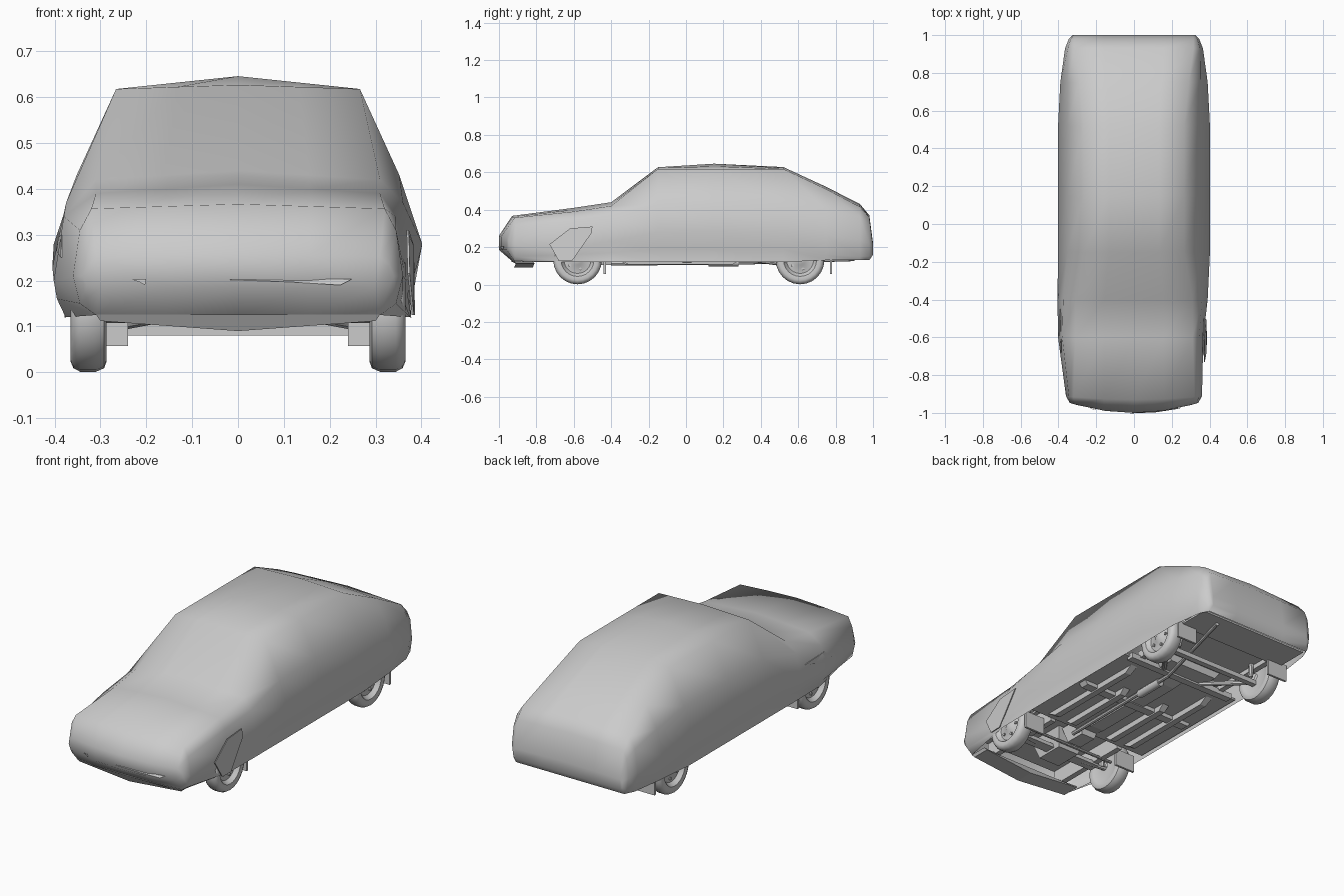
import bpy, bmesh, math
from mathutils import Vector

cube = bpy.data.objects.get("Cube")
if cube:
    bpy.data.objects.remove(cube, do_unlink=True)

grey = bpy.data.materials.new("plain grey")
grey.use_nodes = True
grey.diffuse_color = (0.6, 0.6, 0.6, 1)
grey.node_tree.nodes["Principled BSDF"].inputs["Base Color"].default_value = (0.6, 0.6, 0.6, 1)


def finish(name, bm, smooth=None):
    """Turn a bmesh into a grey object; smooth is the sharp edge angle in degrees."""
    bmesh.ops.recalc_face_normals(bm, faces=bm.faces)
    mesh = bpy.data.meshes.new(name)
    bm.to_mesh(mesh)
    bm.free()
    mesh.materials.append(grey)
    obj = bpy.data.objects.new(name, mesh)
    bpy.context.collection.objects.link(obj)
    if smooth:
        bpy.ops.object.select_all(action="DESELECT")
        obj.select_set(True)
        bpy.context.view_layer.objects.active = obj
        bpy.ops.object.shade_smooth_by_angle(angle=math.radians(smooth))
    return obj


def box(name, low, high, taper=1.0):
    """Box between two corners; taper narrows the underside."""
    bm = bmesh.new()
    bmesh.ops.create_cube(bm, size=1)
    low, high = Vector(low), Vector(high)
    mid, size = (low + high) / 2, high - low
    for v in bm.verts:
        k = taper if v.co.z < 0 else 1
        v.co = mid + Vector((v.co.x * size.x * k, v.co.y * size.y * k, v.co.z * size.z))
    return finish(name, bm)


def rod(name, a, b, radius, sides=8):
    bm = bmesh.new()
    a, b = Vector(a), Vector(b)
    bmesh.ops.create_cone(bm, cap_ends=True, segments=sides, radius1=radius,
                          radius2=radius, depth=(b - a).length)
    turn = (b - a).to_track_quat("Z", "Y")
    for v in bm.verts:
        v.co = turn @ v.co + (a + b) / 2
    return finish(name, bm, 40)


def plate(name, points, push):
    """Thin plate from an outline, thickened along push."""
    bm = bmesh.new()
    face = bm.faces.new([bm.verts.new(p) for p in points])
    out = bmesh.ops.extrude_face_region(bm, geom=[face])
    for v in out["geom"]:
        if isinstance(v, bmesh.types.BMVert):
            v.co += Vector(push)
    return finish(name, bm)


# Body shell half profiles: floor edge, sill, waist, shoulder and roof edge
# as (half width, height); the cabin profile is shared by three sections
cabin = [(.378, .12), (.373, .19), (.402, .28), (.352, .43), (.266, .618)]
nose = [(.30, .185), (.33, .19), (.34, .21), (.33, .235), (.31, .252)]
chin = [(.31, .125), (.345, .15), (.36, .21), (.345, .31), (.32, .357)]
wing = [(.376, .12), (.395, .16), (.402, .2), (.38, .34), (.31, .39)]
scuttle = [(.378, .12), (.385, .17), (.405, .23), (.375, .37), (.31, .42)]
haunch = [(.37, .13), (.38, .16), (.39, .26), (.352, .4), (.29, .51)]
tail = [(.345, .13), (.355, .15), (.365, .24), (.35, .36), (.315, .415)]
rear_lip = [(.32, .13), (.335, .15), (.345, .22), (.335, .32), (.315, .36)]
rear_face = [(.31, .16), (.32, .17), (.325, .185), (.32, .2), (.31, .212)]
# y, roof centre height and profile of each section
sections = [(-1, .26, nose), (-.93, .367, chin), (-.6, .41, wing), (-.4, .44, scuttle),
            (-.15, .627, cabin), (.15, .646, cabin), (.52, .628, cabin),
            (.75, .522, haunch), (.93, .43, tail), (.98, .37, rear_lip), (1, .22, rear_face)]

bm = bmesh.new()
rings = []
for y, top, half in sections:
    floor, roof = half[0], half[-1]
    middle = (top + roof[1]) / 2
    bow = max(0, -y - .9) / 2                      # the nose is curved in plan
    dent = max(0, -y - .25) / 10 if y > -.9 else 0   # the left wing is pushed in
    left = [floor] + [(x - dent, z) for x, z in half[1:4]] + [roof]
    ring = [(-x, z) for x, z in half]
    ring += [(-roof[0] / 2, middle), (0, top), (roof[0] / 2, middle)]
    ring += left[::-1]
    ring += [(floor[0] * k, floor[1]) for k in (.5, 0, -.5)]
    rings.append([bm.verts.new((x, y + bow * (x / .33) ** 2, z)) for x, z in ring])
n = len(rings[0])
last = len(rings) - 2
for i in range(len(rings) - 1):
    for j in range(n):
        under = j >= n - 4
        if under and i not in (0, last):
            continue          # the underside stays open between the two ends
        k = (j + 1) % n
        bm.faces.new((rings[i][j], rings[i][k], rings[i + 1][k], rings[i + 1][j]))
# end caps: a fan at each side and a strip of quads between
for ring in (rings[0], rings[-1]):
    bm.faces.new(ring[:5])
    bm.faces.new(ring[8:13])
    for j in range(4, 8):
        bm.faces.new((ring[j], ring[j + 1], ring[n - j + 3], ring[(n - j + 4) % n]))
bmesh.ops.delete(bm, geom=[v for v in bm.verts if not v.link_faces], context="VERTS")
finish("body_shell", bm, 75)


# Thin slits lying on the curved nose
def on_nose(x, z):
    return (x, -1.001 + .05 * (x / .33) ** 2, z)


for name, a, b in (("nose_slit_small", -.23, -.2), ("nose_slit_large", -.02, .25)):
    plate(name, [on_nose(a, .202), on_nose(b, .204), on_nose(b * .9 + a * .1, .19),
                 on_nose((a + b) / 2, .197)], (0, -.002, 0))

# Wheels: lathe a tyre and dished rim profile about the axle
profile = [(.292, .02), (.296, .075), (.29, .09), (.287, .108), (.292, .122), (.31, .13),
           (.344, .13), (.359, .122), (.365, .108), (.361, .088), (.352, .082), (.339, .072),
           (.344, .03), (.35, .022), (.35, 0)]


def wheel(name, side, y):
    bm = bmesh.new()
    pts = [bm.verts.new((side * x, 0, r)) for x, r in profile]
    edges = [bm.edges.new(p) for p in zip(pts, pts[1:])]
    bmesh.ops.spin(bm, geom=pts + edges, cent=(0, 0, 0), axis=(1, 0, 0),
                   angle=math.tau, steps=24, use_duplicate=False)
    bmesh.ops.remove_doubles(bm, verts=bm.verts, dist=.0005)
    bmesh.ops.translate(bm, verts=bm.verts, vec=(0, y, .131))
    finish(name, bm, 40)
    # lug bolts on the rim
    for i in range(5):
        a = math.tau * i / 5
        p = Vector((side * .34, y + .05 * math.cos(a), .131 + .05 * math.sin(a)))
        rod(name + "_bolt", p, p + Vector((side * .009, 0, 0)), .008, 6)


# Underbody floors, tunnel, tray and tank
box("floor_pan", (-.37, -.38, .135), (.37, .36, .145))
box("rear_floor", (-.25, .36, .165), (.25, .76, .175))
box("boot_floor", (-.33, .76, .14), (.33, .95, .15))
box("engine_bay_roof", (-.26, -.88, .2), (.26, -.38, .21))
plate("front_valance", [(-.31, -.92, .126), (0, -.94, .126), (.31, -.92, .126), (.3, -.91, .112),
                        (0, -.92, .09), (-.3, -.91, .112)], (0, .1, 0))
box("centre_tunnel", (-.05, -.36, .12), (.05, .34, .136), .8)
box("engine_sump", (-.1, -.72, .1), (.08, -.5, .2), .7)
box("gearbox", (-.06, -.5, .105), (.06, -.34, .19), .7)
box("fuel_tank", (-.17, .36, .13), (.17, .48, .166), .85)
box("front_crossmember", (-.24, -.63, .11), (.24, -.57, .13))
box("floor_crossmember", (-.35, -.02, .115), (.35, .03, .136), .95)
box("rear_crossmember", (-.33, .34, .12), (.33, .38, .15))
box("rear_axle", (-.29, .595, .08), (.29, .625, .105))
rod("steering_rack", (-.28, -.52, .125), (.28, -.52, .125), .008)
rod("exhaust_pipe", (.07, -.4, .112), (.07, .36, .118), .011)
rod("exhaust_tail", (.07, .36, .118), (.2, .9, .135), .01)
rod("silencer", (.06, .12, .118), (.06, .28, .118), .022, 10)

# Parts repeated on each side
for side, word in ((1, "left"), (-1, "right")):
    wheel("front_wheel_" + word, side, -.58)
    wheel("rear_wheel_" + word, side, .61)
    for end, y in (("front", -.435), ("rear", .775)):
        box(end + "_mudflap_" + word, (side * .3 - .06, y - .006, .057),
            (side * .3 + .06, y + .006, .15))
    for rail, x, a, b in (("inner", .13, -.36, .1), ("outer", .25, -.36, .3)):
        box(rail + "_rail_" + word, (side * x - .02, a, .108), (side * x + .02, b, .136), .85)
    box("engine_bay_rail_" + word, (side * .22 - .015, -.88, .12), (side * .22 + .015, -.38, .2))
    box("rear_rail_" + word, (side * .26 - .015, .36, .14), (side * .26 + .015, .8, .18))
    rod("trailing_arm_" + word, (side * .12, .38, .13), (side * .28, .6, .1), .013)
    rod("front_arm_" + word, (side * .15, -.6, .12), (side * .3, -.58, .12), .012)
    rod("front_strut_" + word, (side * .27, -.58, .12), (side * .25, -.56, .32), .016)
    rod("rear_damper_" + word, (side * .24, .64, .1), (side * .22, .68, .3), .013)

# Loose panels standing off the front wings
plate("wing_panel_left", [(.37, -.73, .215), (.368, -.62, .3), (.368, -.5, .31),
                          (.379, -.505, .275), (.381, -.61, .125), (.379, -.68, .125)],
      (.005, 0, 0))
plate("wing_panel_right", [(-.383, -.68, .25), (-.382, -.62, .3), (-.388, -.45, .295),
                           (-.392, -.55, .265)], (-.004, 0, 0))
